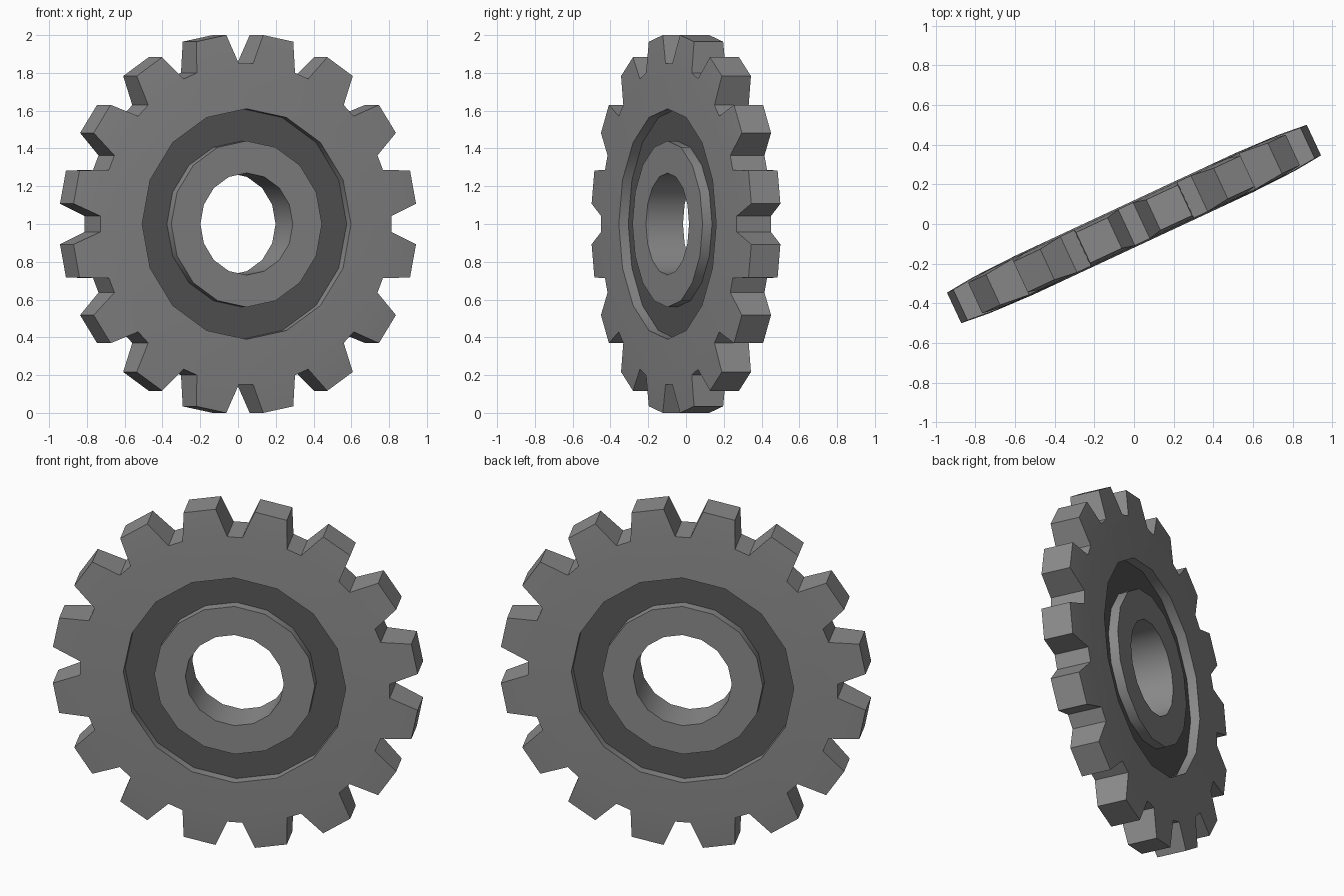
import bpy, bmesh, math

if "Cube" in bpy.data.objects:
    bpy.data.objects.remove(bpy.data.objects["Cube"])

N = 16                       # teeth, and sides of every ring
STEP = 2 * math.pi / N
TIP_R, TIP_W = 1.006, 0.085  # tooth tip radius and half thickness
ROOT_R, ROOT_W = 0.85, 0.10  # tooth root radius and half thickness
TURN = math.radians(25)

# Half profile from bore to web: (radius, half thickness)
PROFILE = [(0.27, 0.108), (0.44, 0.108), (0.44, 0.053), (0.61, 0.053), (0.61, 0.108)]
GROOVE_BAND = 2              # band between profile points 2 and 3


def material(name, value):
    m = bpy.data.materials.new(name)
    m.diffuse_color = (value, value, value, 1)
    m.use_nodes = True
    m.node_tree.nodes["Principled BSDF"].inputs["Base Color"].default_value = m.diffuse_color
    return m


bm = bmesh.new()


def point(r, angle, w):
    u, v = r * math.sin(angle), r * math.cos(angle)
    return bm.verts.new((u * math.cos(TURN) - w * math.sin(TURN),
                         u * math.sin(TURN) + w * math.cos(TURN), 1 + v))


def build_side(s):
    # Hub, groove and web rings
    rings = [[point(r, k * STEP, s * w) for k in range(N)] for r, w in PROFILE]
    for i in range(len(rings) - 1):
        a, b = rings[i], rings[i + 1]
        for k in range(N):
            n = (k + 1) % N
            f = bm.faces.new((a[k], a[n], b[n], b[k]))
            f.material_index = 1 if i == GROOVE_BAND else 0
    # Toothed outline: root, tip, tip, root for each tooth
    root, tip = math.radians(2.8), math.radians(5.1)
    rim = []
    for k in range(N):
        a = k * STEP
        rim += [point(ROOT_R, a + root, s * ROOT_W),
                point(TIP_R, a + STEP / 2 - tip, s * TIP_W),
                point(TIP_R, a + STEP / 2 + tip, s * TIP_W),
                point(ROOT_R, a + STEP - root, s * ROOT_W)]
    web = rings[-1]
    for k in range(N):
        t = rim[4 * k:4 * k + 4]
        bm.faces.new(t)
        bm.faces.new((web[k], t[0], t[3], web[(k + 1) % N]))
        bm.faces.new((web[k], rim[4 * k - 1], t[0]))
    return rings[0], rim


# Both faces, then bore wall and tooth flanks between them
front, back = build_side(-1), build_side(1)
for a, b in zip(front, back):
    for k in range(len(a)):
        n = (k + 1) % len(a)
        bm.faces.new((a[k], a[n], b[n], b[k]))
bmesh.ops.recalc_face_normals(bm, faces=bm.faces[:])

mesh = bpy.data.meshes.new("gear_wheel")
bm.to_mesh(mesh)
bm.free()
gear = bpy.data.objects.new("gear_wheel", mesh)
bpy.context.collection.objects.link(gear)
mesh.materials.append(material("grey metal", 0.26))
mesh.materials.append(material("dark groove", 0.10))

# Smooth the round surfaces, keep the edges sharp
bpy.context.view_layer.objects.active = gear
gear.select_set(True)
bpy.ops.object.shade_smooth_by_angle(angle=math.radians(30))
